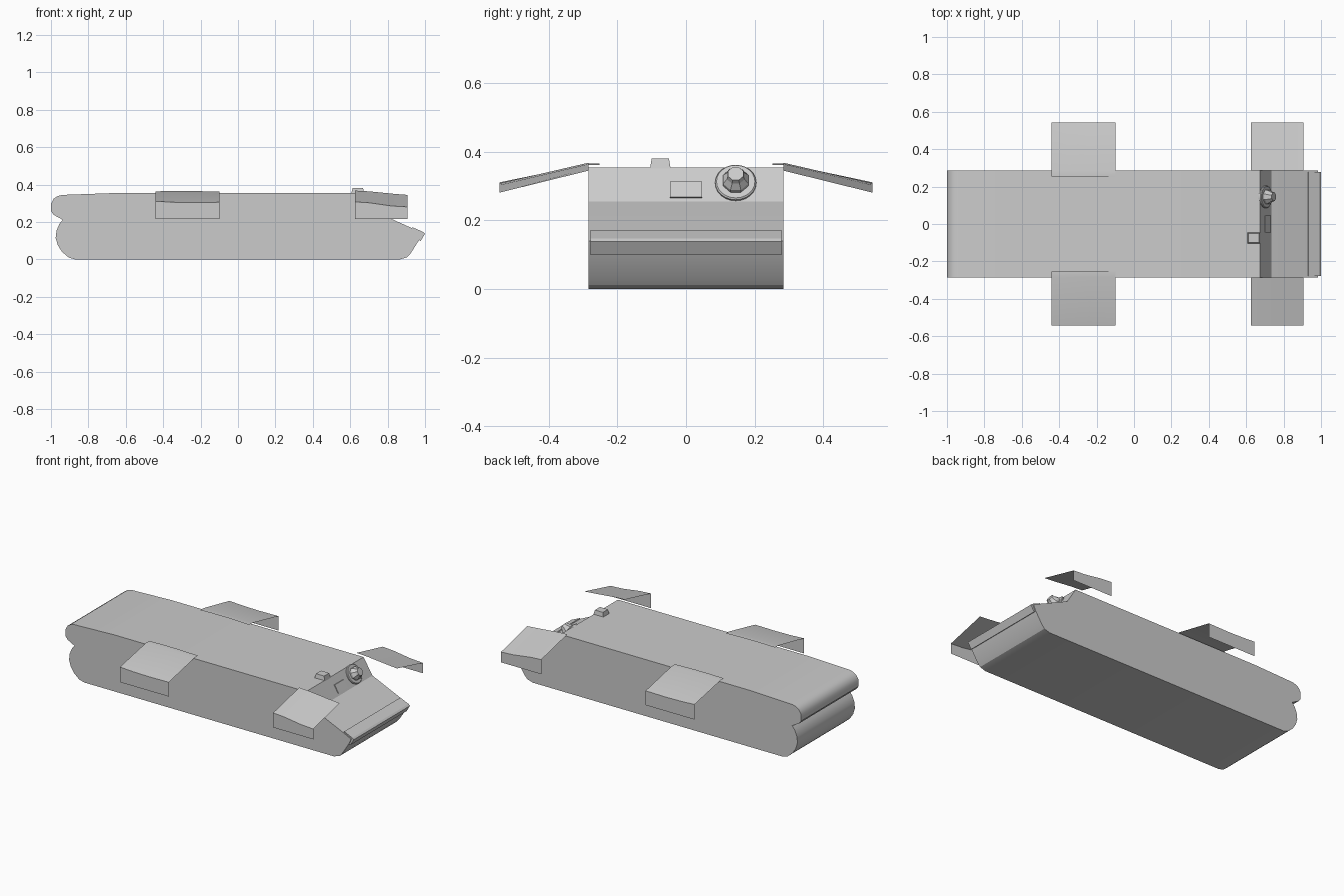
import bpy, bmesh, math
from mathutils import Vector

if "Cube" in bpy.data.objects:
    bpy.data.objects.remove(bpy.data.objects["Cube"])


def finish(name, bm, smooth=None):
    me = bpy.data.meshes.new(name)
    bm.normal_update()
    bm.to_mesh(me)
    bm.free()
    ob = bpy.data.objects.new(name, me)
    bpy.context.collection.objects.link(ob)
    if smooth:
        bpy.ops.object.select_all(action='DESELECT')
        ob.select_set(True)
        bpy.context.view_layer.objects.active = ob
        bpy.ops.object.shade_smooth_by_angle(angle=math.radians(smooth))
    return ob


def extrude_profile(name, pts, half_width, smooth=None):
    """Closed x/z profile extruded across y."""
    bm = bmesh.new()
    f = bm.faces.new([bm.verts.new((x, -half_width, z)) for x, z in pts])
    r = bmesh.ops.extrude_face_region(bm, geom=[f])
    vs = [v for v in r['geom'] if isinstance(v, bmesh.types.BMVert)]
    bmesh.ops.translate(bm, vec=(0, 2 * half_width, 0), verts=vs)
    bmesh.ops.recalc_face_normals(bm, faces=bm.faces)
    return finish(name, bm, smooth)


def fender(name, rows, side, flange, skirt_z=0.216):
    """Open sheet: rows are (x, inner z, outer z); slopes out, then drops as a skirt."""
    bm = bmesh.new()
    grid = []
    for x, zi, zo in rows:
        sec = [(0.285, zi), (0.544, zo), (0.544, skirt_z)]
        if flange:
            sec.insert(0, (0.253, zi))
        grid.append([bm.verts.new((x, side * y, z)) for y, z in sec])
    for a, b in zip(grid, grid[1:]):
        for i in range(len(a) - 1):
            q = [a[i], b[i], b[i + 1], a[i + 1]]
            bm.faces.new(q if side < 0 else q[::-1])
    bmesh.ops.recalc_face_normals(bm, faces=bm.faces)
    if sum(f.normal.z for f in bm.faces) < 0:
        bmesh.ops.reverse_faces(bm, faces=bm.faces)
    return finish(name, bm, 30)


def lathe(name, centre, normal, rings, sides, turn=0.0, smooth=None):
    """Stack of (radius, height) rings along a normal, capped on both ends."""
    bm = bmesh.new()
    loops = []
    for r, h in rings:
        loops.append([bm.verts.new((r * math.cos(turn + 2 * math.pi * i / sides),
                                    r * math.sin(turn + 2 * math.pi * i / sides), h))
                      for i in range(sides)])
    for a, b in zip(loops, loops[1:]):
        for i in range(sides):
            j = (i + 1) % sides
            bm.faces.new((a[i], a[j], b[j], b[i]))
    bm.faces.new(loops[0][::-1])
    bm.faces.new(loops[-1])
    ob = finish(name, bm, smooth)
    ob.location = centre
    ob.rotation_euler = (0, math.atan2(normal.x, normal.z), 0)
    return ob


# Hull with rounded, notched rear and stepped bow
hull = [(-0.87, 0), (-0.905, 0.01), (-0.94, 0.04), (-0.963, 0.075), (-0.975, 0.115),
        (-0.97, 0.155), (-0.955, 0.19), (-0.937, 0.212), (-0.985, 0.238), (-1.0, 0.258),
        (-1.0, 0.298), (-0.985, 0.325), (-0.965, 0.338), (-0.94, 0.345), (-0.66, 0.355),
        (0.673, 0.355), (0.735, 0.255), (0.935, 0.165), (0.985, 0.14), (0.972, 0.11),
        (0.925, 0.035), (0.905, 0.012), (0.865, 0)]
extrude_profile("hull", hull, 0.285, 30)

# Folded splash plate on the nose
extrude_profile("splash_plate", [(0.928, 0.164), (0.933, 0.172), (0.99, 0.147), (1.0, 0.138),
                                 (0.977, 0.099), (0.968, 0.104), (0.98, 0.138)], 0.279)

# Fenders, both sides
rear = [(-0.44, 0.364, 0.302), (-0.35, 0.367, 0.303), (-0.24, 0.365, 0.305), (-0.10, 0.364, 0.306)]
rear = [(-0.44, 0.364, 0.311), (-0.35, 0.366, 0.306), (-0.24, 0.366, 0.304), (-0.10, 0.362, 0.306)]
front = [(0.625, 0.368, 0.308), (0.70, 0.364, 0.303), (0.82, 0.352, 0.286), (0.905, 0.345, 0.281)]
for side, label in ((-1, "right"), (1, "left")):
    fender("rear_fender_" + label, rear, side, True)
    fender("front_fender_" + label, front, side, False)

# Ball mount on the sloped front plate
n = Vector((0.1, 0, 0.062)).normalized()
c = Vector((0.702, 0.145, 0.308))
lathe("mount_ring", c, n, [(0.06, -0.01), (0.06, 0.006), (0.056, 0.01), (0.042, 0.01)], 24, 0, 30)
lathe("mount_ball", c + n * 0.004, n, [(0.04, 0), (0.04, 0.018), (0.028, 0.036), (0.024, 0.05)], 8, math.pi / 8)

# Small vision block on the front plate
wedge = extrude_profile("vision_block", [(0.695, 0.312), (0.704, 0.314), (0.733, 0.268), (0.725, 0.264)], 0.046)

# Tapered periscope on the roof
bm = bmesh.new()
bmesh.ops.create_cube(bm, size=1)
for v in bm.verts:
    top = v.co.z > 0
    v.co = Vector((0.6405 + v.co.x * (0.056 if top else 0.073),
                   -0.075 + v.co.y * (0.05 if top else 0.062), 0.381 if top else 0.345))
finish("periscope", bm)
